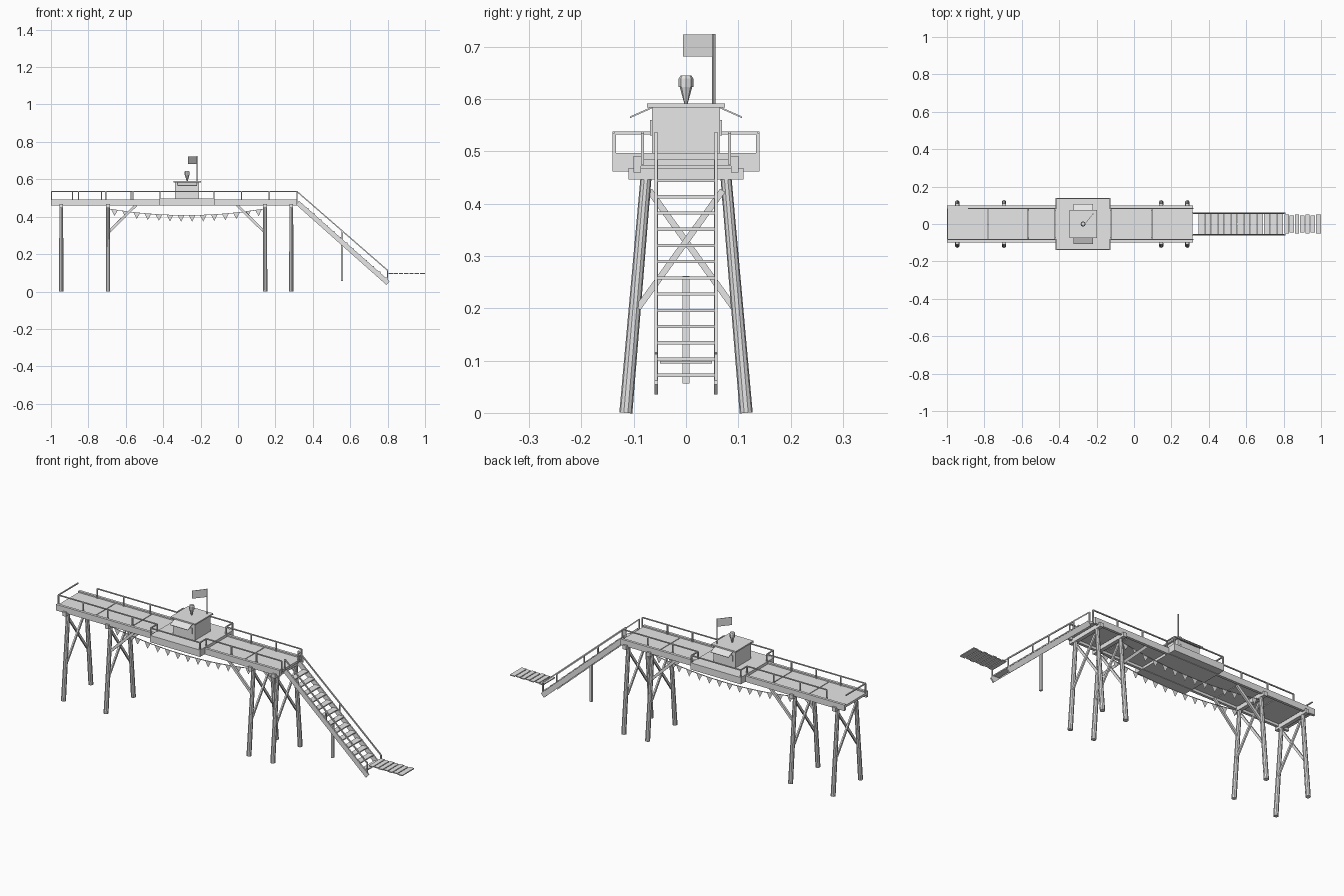
import bpy, bmesh, math
from mathutils import Vector, Matrix

cube = bpy.data.objects.get("Cube")
if cube:
    bpy.data.objects.remove(cube)

GREY = (0.8, 0.8, 0.8, 1.0)
grey = bpy.data.materials.new("plain grey")
grey.use_nodes = True
grey.diffuse_color = GREY
grey.node_tree.nodes["Principled BSDF"].inputs["Base Color"].default_value = GREY


def finish(name, bm, smooth=False):
    bmesh.ops.recalc_face_normals(bm, faces=bm.faces)
    mesh = bpy.data.meshes.new(name)
    bm.to_mesh(mesh)
    bm.free()
    obj = bpy.data.objects.new(name, mesh)
    bpy.context.collection.objects.link(obj)
    mesh.materials.append(grey)
    if smooth:
        bpy.ops.object.select_all(action='DESELECT')
        obj.select_set(True)
        bpy.context.view_layer.objects.active = obj
        bpy.ops.object.shade_smooth_by_angle()


def box(bm, x, y, z):
    """Box from three (low, high) ranges."""
    mid = [(a + b) / 2 for a, b in (x, y, z)]
    size = [b - a for a, b in (x, y, z)]
    bmesh.ops.create_cube(bm, size=1, matrix=Matrix.Translation(mid) @ Matrix.Diagonal((*size, 1)))


def beam(bm, p, q, w, h):
    """Rectangular bar from p to q, w wide and h high."""
    p, q = Vector(p), Vector(q)
    d = q - p
    rot = d.to_track_quat('X', 'Z').to_matrix().to_4x4()
    bmesh.ops.create_cube(bm, size=1, matrix=Matrix.Translation((p + q) / 2) @ rot
                          @ Matrix.Diagonal((d.length, w, h, 1)))


def rod(bm, p, q, r1, r2, sides=10):
    """Round bar from p to q."""
    p, q = Vector(p), Vector(q)
    d = q - p
    rot = d.to_track_quat('Z', 'Y').to_matrix().to_4x4()
    bmesh.ops.create_cone(bm, cap_ends=True, segments=sides, radius1=r1, radius2=r2,
                          depth=d.length, matrix=Matrix.Translation((p + q) / 2) @ rot)


X0, X1 = -1.0, 0.315            # deck ends
P0, P1, PY = -0.42, -0.125, 0.14  # lookout platform
DECK, RAIL = 0.49, 0.535

# Deck panels between long side beams
bm = bmesh.new()
seams = [X0, -0.78, -0.565, P0, P1, 0.095, X1]
for a, b in zip(seams, seams[1:]):
    box(bm, (a + 0.002, b - 0.002), (-0.087, 0.087), (0.472, 0.484))
finish("deck_panels", bm)

bm = bmesh.new()
for s in (-1, 1):
    beam(bm, (X0, s * 0.093, 0.475), (X1, s * 0.093, 0.475), 0.014, 0.032)
finish("deck_side_beams", bm)

bm = bmesh.new()
box(bm, (P0, P1), (-PY, PY), (0.461, 0.497))
finish("lookout_platform", bm)

# Trestle bents: raking legs, cap beam and cross braces
legs, caps, braces = bmesh.new(), bmesh.new(), bmesh.new()
for x in (-0.945, -0.695, 0.145, 0.285):
    box(caps, (x - 0.01, x + 0.01), (-0.11, 0.11), (0.446, 0.468))
    for s in (-1, 1):
        rod(legs, (x, s * 0.115, 0.0), (x, s * 0.076, 0.455), 0.0125, 0.0105)
        beam(braces, (x + s * 0.005, -s * 0.092, 0.2), (x + s * 0.005, s * 0.07, 0.425), 0.008, 0.012)
# Knee braces at the inner bents
for x, dx in ((-0.695, 0.15), (0.145, -0.15)):
    for s in (-1, 1):
        beam(braces, (x, s * 0.086, 0.315), (x + dx, s * 0.08, 0.462), 0.01, 0.014)
finish("trestle_legs", legs, smooth=True)
finish("cap_beams", caps)
finish("trestle_braces", braces)

# Handrails: a top bar on evenly spaced posts
rails = bmesh.new()


def railing(p, q, gaps, z0=DECK - 0.015):
    p, q = Vector((*p, 0)), Vector((*q, 0))
    up = Vector((0, 0, RAIL))
    beam(rails, p + up, q + up, 0.006, 0.005)
    for i in range(gaps + 1):
        c = p.lerp(q, i / gaps)
        box(rails, (c.x - 0.003, c.x + 0.003), (c.y - 0.003, c.y + 0.003), (z0, RAIL))


RY, QY = 0.083, 0.137
railing((X0 + 0.003, -RY), (P0 + 0.003, -RY), 4)
railing((-0.885, RY), (P0 + 0.003, RY), 3)
beam(rails, (X0 + 0.003, -RY, RAIL), (X0 + 0.003, RY, RAIL), 0.006, 0.005)
for s in (-1, 1):
    railing((P1 - 0.003, s * RY), (X1, s * RY), 3)
    railing((P0 + 0.003, s * QY), (P1 - 0.003, s * QY), 1)
    for x in (P0 + 0.003, P1 - 0.003):
        beam(rails, (x, s * RY, RAIL), (x, s * QY, RAIL), 0.006, 0.005)
finish("deck_railings", rails)

# Stairs: stringers, treads, sloping handrails
S0, S1 = Vector((0.318, 0, 0.475)), Vector((0.802, 0, 0.045))
bm = bmesh.new()
for s in (-1, 1):
    side = Vector((0, s * 0.057, 0))
    beam(bm, S0 + side, S1 + side, 0.007, 0.026)
finish("stair_stringers", bm)

bm = bmesh.new()
for i in range(13):
    z = 0.072 + 0.031 * i
    x = S0.x + (S0.z - z) / (S0.z - S1.z) * (S1.x - S0.x) + 0.008
    box(bm, (x - 0.016, x + 0.016), (-0.056, 0.056), (z - 0.003, z + 0.003))
finish("stair_treads", bm)

bm = bmesh.new()
for s in (-1, 1):
    top, end = Vector((X1, s * 0.057, RAIL)), Vector((0.8, s * 0.057, 0.113))
    beam(bm, top, end, 0.006, 0.006)
    for t in (0.0, 0.5, 1.0):
        c = top.lerp(end, t)
        beam(bm, c, c - Vector((0, 0, 0.06)), 0.006, 0.006)
finish("stair_railings", bm)

bm = bmesh.new()
box(bm, (0.55, 0.562), (-0.007, 0.007), (0.056, 0.262))
finish("stair_support_post", bm)

# Plank walkway at the foot of the stairs
bm = bmesh.new()
for i in range(7):
    x, w = 0.804 + 0.028 * i, 0.05 - 0.004 * (i % 2)
    box(bm, (x, x + 0.0235 + 0.0045 * (i == 6)), (-w, w), (0.094, 0.099))
finish("walkway_planks", bm)

# Lookout hut with roof, counter panels and awnings
HX = -0.272
bm = bmesh.new()
box(bm, (HX - 0.064, HX + 0.064), (-0.065, 0.065), (0.497, 0.584))
finish("hut_walls", bm)
bm = bmesh.new()
box(bm, (HX - 0.073, HX + 0.073), (-0.075, 0.075), (0.584, 0.591))
finish("hut_roof", bm)
panels, awnings = bmesh.new(), bmesh.new()
for s in (-1, 1):
    box(panels, (HX - 0.05, HX + 0.05), sorted((s * 0.065, s * 0.069)), (0.53, 0.56))
    beam(awnings, (HX, s * 0.066, 0.583), (HX, s * 0.107, 0.565), 0.105, 0.003)
finish("hut_counter_panels", panels)
finish("hut_awnings", awnings)

# Beacon on the roof
bm = bmesh.new()
rod(bm, (HX, 0, 0.59), (HX, 0, 0.623), 0.003, 0.012, 8)
rod(bm, (HX, 0, 0.623), (HX, 0, 0.639), 0.014, 0.014, 8)
rod(bm, (HX, 0, 0.639), (HX, 0, 0.645), 0.014, 0.01, 8)
finish("roof_beacon", bm)

# Flag and pole
bm = bmesh.new()
rod(bm, (-0.22, 0.053, 0.585), (-0.22, 0.053, 0.724), 0.003, 0.003, 8)
finish("flag_pole", bm)
bm = bmesh.new()
beam(bm, (-0.22, 0.053, 0.702), (-0.267, -0.005, 0.702), 0.002, 0.042)
finish("flag", bm)

# Bunting strung under both sides of the deck
rope, pennants = bmesh.new(), bmesh.new()
B0, B1, N = -0.69, 0.14, 14


def sag(t, y):
    return Vector((B0 + (B1 - B0) * t, y, 0.442 - 0.14 * t * (1 - t)))


for y in (-0.07, 0.07):
    for i in range(N):
        a, b = sag(i / N, y), sag((i + 1) / N, y)
        beam(rope, a, b, 0.003, 0.003)
        l, r = a.lerp(b, 0.2), a.lerp(b, 0.8)
        tip = (l + r) / 2 - Vector((0, 0, 0.034))
        pennants.faces.new([pennants.verts.new(v) for v in (l, r, tip)])
finish("bunting_rope", rope)
finish("bunting_pennants", pennants)
